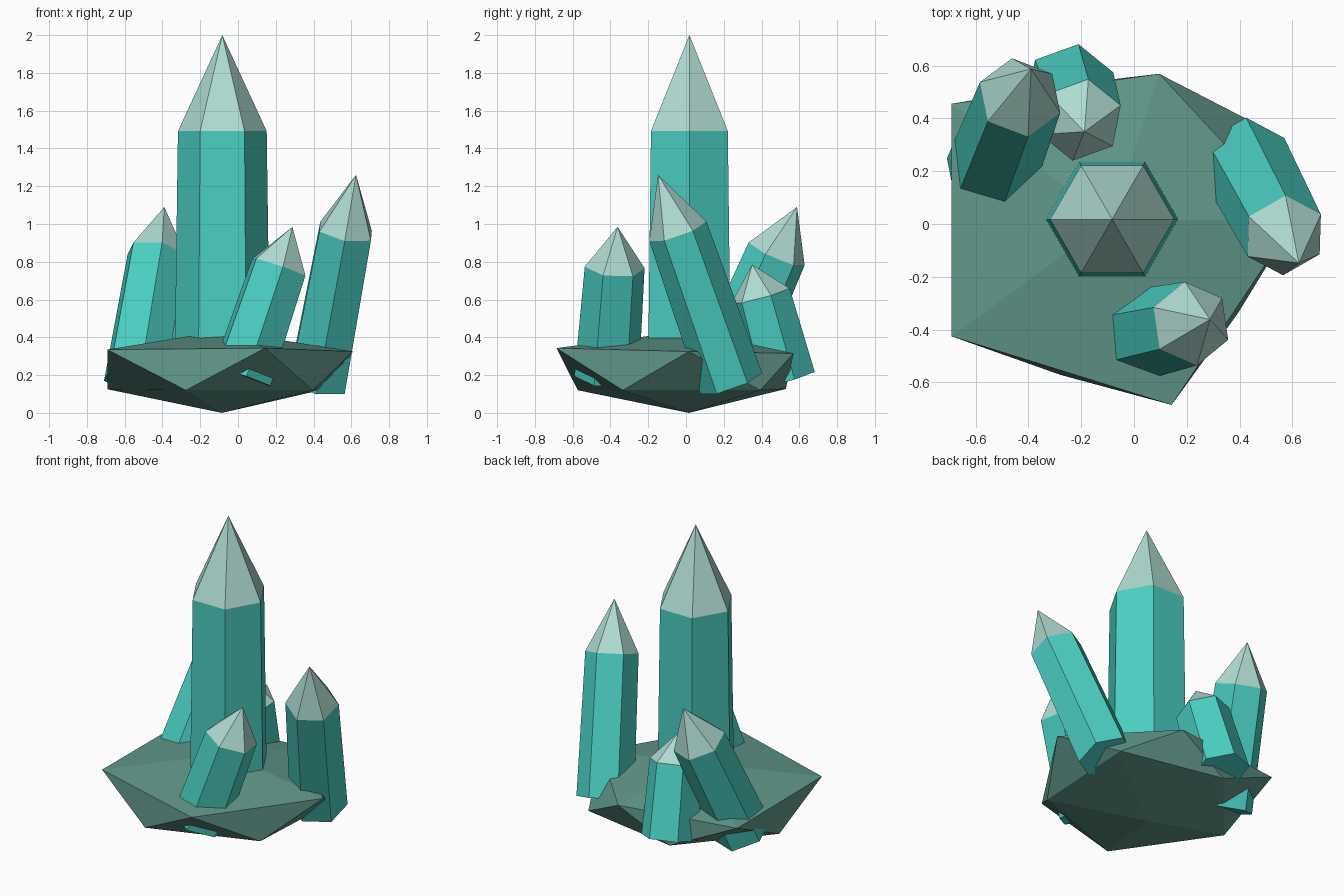
import bpy
import math
from mathutils import Vector

if "Cube" in bpy.data.objects:
    bpy.data.objects.remove(bpy.data.objects["Cube"])


def material(name, rgb):
    m = bpy.data.materials.new(name)
    m.diffuse_color = (*rgb, 1)
    m.use_nodes = True
    m.node_tree.nodes["Principled BSDF"].inputs["Base Color"].default_value = m.diffuse_color
    return m


TEAL = material("teal_crystal", (0.070, 0.62, 0.54))
PALE = material("pale_tip", (0.43, 0.71, 0.64))
STONE = material("grey_green_stone", (0.119, 0.31, 0.255))


def add_object(name, verts, faces, mats):
    mesh = bpy.data.meshes.new(name)
    mesh.from_pydata(verts, [], faces)
    for m in mats:
        mesh.materials.append(m)
    obj = bpy.data.objects.new(name, mesh)
    bpy.context.collection.objects.link(obj)
    return obj


def crystal(name, base, tip, radius, phase, shoulder=0.73):
    """Six-sided tapered prism along base -> tip with a pointed cap."""
    base, tip = Vector(base), Vector(tip)
    axis = tip - base
    turn = Vector((0, 0, 1)).rotation_difference(axis)
    angles = [math.radians(phase + 60 * i) for i in range(6)]

    def ring(centre, r):
        return [centre + turn @ Vector((r * math.cos(a), r * math.sin(a), 0)) for a in angles]

    verts = ring(base, radius * 1.08) + ring(base + axis * shoulder, radius) + [tip]
    sides = [(i, (i + 1) % 6, (i + 1) % 6 + 6, i + 6) for i in range(6)]
    caps = [(i + 6, (i + 1) % 6 + 6, 12) for i in range(6)]
    obj = add_object(name, verts, sides + [(5, 4, 3, 2, 1, 0)] + caps, (TEAL, PALE))
    # Pointed cap faces take the pale colour
    for p in obj.data.polygons:
        p.material_index = 1 if 12 in p.vertices else 0


def rock(name, centre, top_z, upper, lower):
    """Irregular twenty-faced boulder: two five-point rings and two poles."""
    cx, cy = centre

    def ring(points, start):
        return [(cx + r * math.cos(math.radians(start + 72 * i)),
                 cy + r * math.sin(math.radians(start + 72 * i)), z)
                for i, (r, z) in enumerate(points)]

    verts = ring(upper, -72) + ring(lower, -36) + [(cx, cy, top_z), (cx, cy, 0)]
    faces = []
    for i in range(5):
        j = (i + 1) % 5
        faces += [(i, j, 10), (i + 5, j, i), (i + 5, j + 5, j), (j + 5, i + 5, 11)]
    add_object(name, verts, faces, (STONE,))


# Boulder base
rock("rock_base", (-0.085, 0.015), 0.435,
     upper=[(0.737, 0.343), (0.695, 0.325), (0.583, 0.315), (0.75, 0.33), (0.75, 0.335)],
     lower=[(0.595, 0.12), (0.644, 0.12), (0.54, 0.127), (0.605, 0.125), (0.618, 0.12)])

# Crystals: upright centre and four leaning ones
crystal("main_crystal", (-0.083, 0.018, 0.15), (-0.083, 0.018, 2.0), 0.235, 0, 0.725)
crystal("right_crystal", (0.42, 0.24, 0.155), (0.625, -0.148, 1.26), 0.16, 30)
crystal("front_crystal", (0.02, -0.42, 0.19), (0.288, -0.362, 0.985), 0.16, 38)
crystal("left_crystal", (-0.545, 0.186, 0.17), (-0.39, 0.588, 1.09), 0.163, 39)
crystal("back_crystal", (-0.243, 0.515, 0.175), (-0.188, 0.35, 0.785), 0.162, 20)
